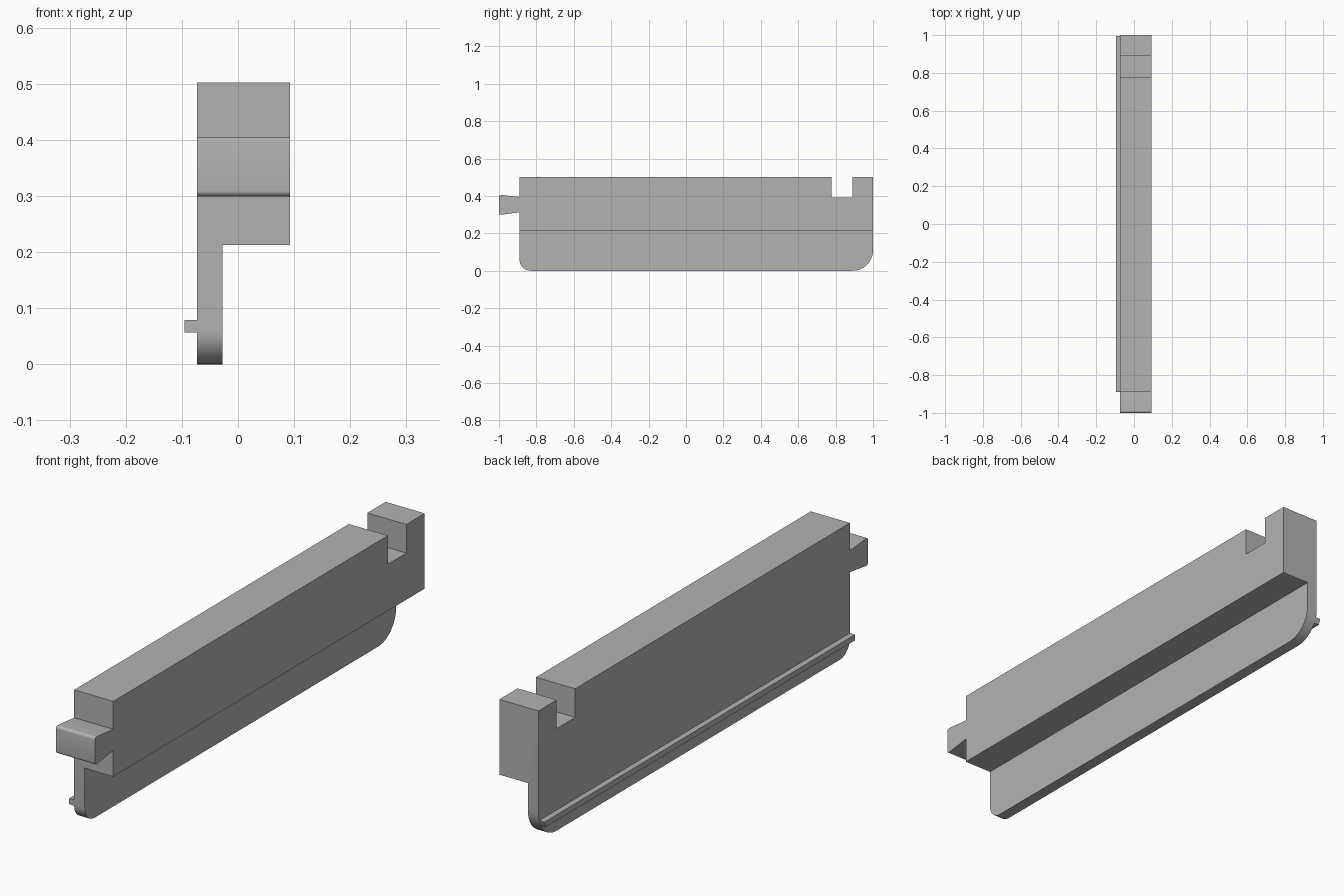
import bpy, bmesh, math

cube = bpy.data.objects.get("Cube")
if cube:
    bpy.data.objects.remove(cube, do_unlink=True)

grey = bpy.data.materials.new("plain_grey")
grey.use_nodes = True
grey.diffuse_color = (0.45, 0.45, 0.45, 1)
grey.node_tree.nodes["Principled BSDF"].inputs["Base Color"].default_value = (0.45, 0.45, 0.45, 1)


def arc(cy, cz, r, start, end, steps=12):
    """Points on a rounded corner in the side plane, angles in degrees."""
    angles = [math.radians(start + (end - start) * i / steps) for i in range(steps + 1)]
    return [(cy + r * math.cos(a), cz + r * math.sin(a)) for a in angles]


def extrude_profile(name, profile, x0, x1):
    """Extrude a (y, z) outline across the width from x0 to x1."""
    bm = bmesh.new()
    face = bm.faces.new([bm.verts.new((x0, y, z)) for y, z in profile])
    moved = bmesh.ops.extrude_face_region(bm, geom=[face])["geom"]
    verts = [v for v in moved if isinstance(v, bmesh.types.BMVert)]
    bmesh.ops.translate(bm, verts=verts, vec=(x1 - x0, 0, 0))
    bmesh.ops.recalc_face_normals(bm, faces=bm.faces)
    mesh = bpy.data.meshes.new(name)
    bm.to_mesh(mesh)
    bm.free()
    mesh.materials.append(grey)
    obj = bpy.data.objects.new(name, mesh)
    bpy.context.collection.objects.link(obj)
    return obj


LEFT, STEP, RIGHT = -0.073, -0.028, 0.093
FRONT, BACK, TOP, LEDGE = -0.89, 1.0, 0.502, 0.213

# Bar outline: rounded lower corners, notch near the back, tongue at the front
outline = (
    arc(FRONT + 0.06, 0.06, 0.06, 180, 270)
    + arc(BACK - 0.11, 0.11, 0.11, 270, 360)
    + [(BACK, TOP), (0.889, TOP), (0.889, 0.392), (0.777, 0.392), (0.777, TOP),
       (FRONT, TOP), (FRONT, 0.395)]
    + arc(-0.99, 0.395, 0.01, 85, 180, 5)
    + arc(-0.99, 0.309, 0.01, 180, 275, 5)
    + [(FRONT, 0.313)]
)
bar = extrude_profile("bar_body", outline, LEFT, RIGHT)

# Cut away below the ledge so only the thin lower blade remains
cutter = extrude_profile("ledge_cutter",
                         [(-1.2, -0.2), (1.2, -0.2), (1.2, LEDGE), (-1.2, LEDGE)], STEP, 0.3)
cutter.hide_render = True
cutter.hide_viewport = True
cut = bar.modifiers.new("ledge", "BOOLEAN")
cut.operation = "DIFFERENCE"
cut.solver = "EXACT"
cut.object = cutter
bpy.context.view_layer.update()
result = bpy.data.meshes.new_from_object(bar.evaluated_get(bpy.context.evaluated_depsgraph_get()))
bar.modifiers.clear()
bar.data = result
bpy.data.objects.remove(cutter, do_unlink=True)

# Guide rail along the blade, its back end following the rounded corner
rail = extrude_profile("guide_rail",
                       [(FRONT, 0.057), (0.986, 0.057), (0.995, 0.079), (FRONT, 0.079)],
                       -0.095, LEFT)

# Smooth the rounded corners and keep the hard edges
for obj in (bar, rail):
    bpy.ops.object.select_all(action="DESELECT")
    obj.select_set(True)
    bpy.context.view_layer.objects.active = obj
    bpy.ops.object.shade_smooth_by_angle(angle=math.radians(30))
